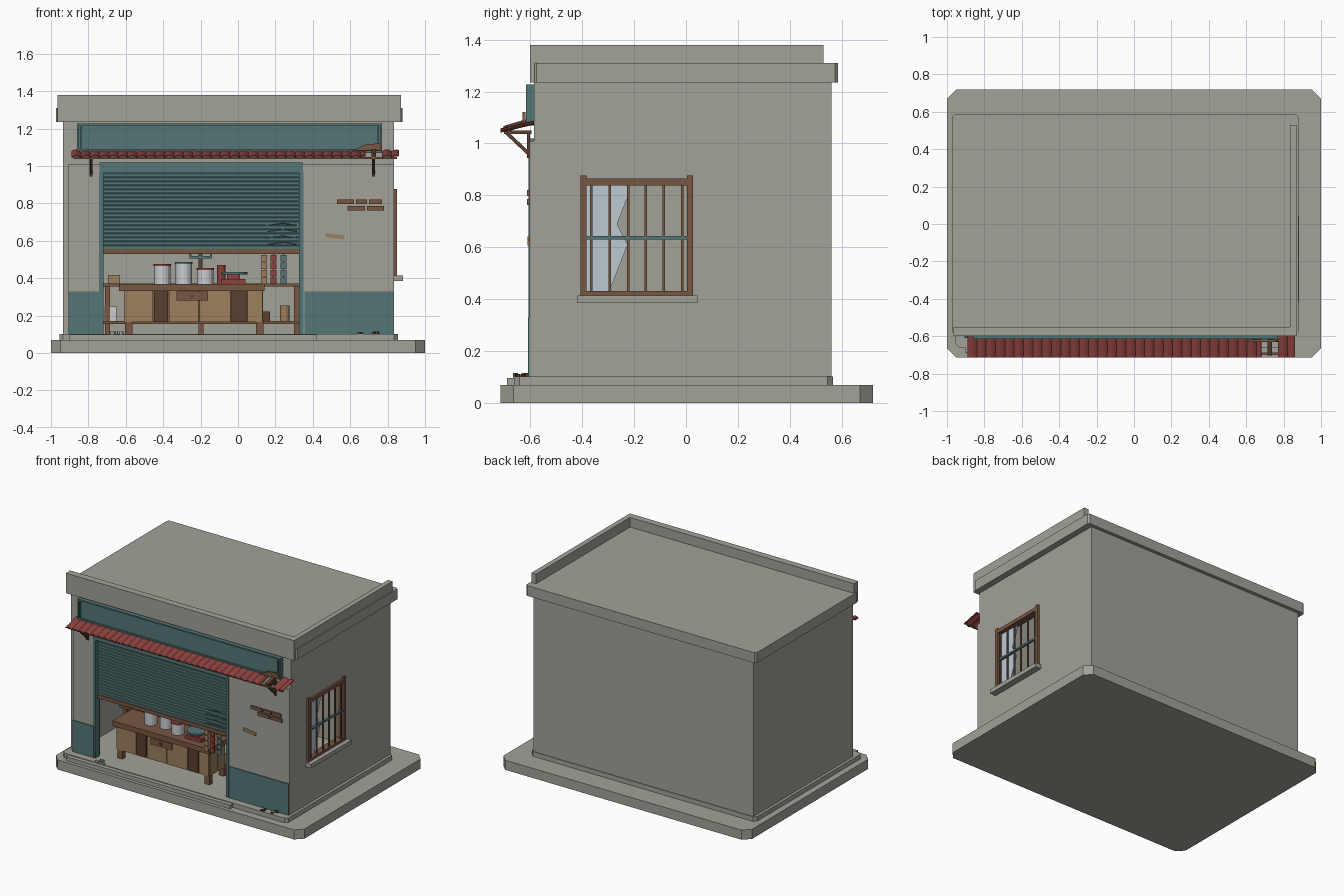
import bpy, bmesh, math, random
from mathutils import Vector, Matrix

random.seed(4)
if "Cube" in bpy.data.objects:
    bpy.data.objects.remove(bpy.data.objects["Cube"])


def material(name, r, g, b):
    m = bpy.data.materials.new(name)
    m.use_nodes = True
    m.diffuse_color = (r, g, b, 1)
    m.node_tree.nodes["Principled BSDF"].inputs["Base Color"].default_value = (r, g, b, 1)
    return m


GREY = material("plaster grey", .36, .36, .315)
TEAL = material("painted teal", .09, .18, .18)
BROWN = material("wood brown", .19, .095, .055)
DARK = material("dark wood", .105, .05, .03)
TAN = material("pale wood", .34, .215, .11)
RED = material("faded red", .26, .055, .05)
GLASS = material("pale glass", .50, .58, .64)
METAL = material("tin white", .58, .61, .63)


def finish(name, bm, mat):
    bmesh.ops.recalc_face_normals(bm, faces=bm.faces)
    me = bpy.data.meshes.new(name)
    bm.to_mesh(me)
    bm.free()
    me.materials.append(mat)
    ob = bpy.data.objects.new(name, me)
    bpy.context.collection.objects.link(ob)
    return ob


def prism(name, pts, lo, hi, axis, mat):
    """Extrude a 2D outline along an axis between lo and hi."""
    def place(p, t):
        c = list(p)
        c.insert("xyz".index(axis), t)
        return c
    bm = bmesh.new()
    a = [bm.verts.new(place(p, lo)) for p in pts]
    b = [bm.verts.new(place(p, hi)) for p in pts]
    bm.faces.new(a)
    bm.faces.new(b)
    for i in range(len(pts)):
        j = (i + 1) % len(pts)
        bm.faces.new((a[i], a[j], b[j], b[i]))
    return finish(name, bm, mat)


def box(name, x0, x1, y0, y1, z0, z1, mat, chamfer=0):
    c = chamfer
    pts = [(x0, y0), (x1, y0), (x1, y1), (x0, y1)]
    if c:
        pts = [(x0 + c, y0), (x1 - c, y0), (x1, y0 + c), (x1, y1 - c),
               (x1 - c, y1), (x0 + c, y1), (x0, y1 - c), (x0, y0 + c)]
    return prism(name, pts, z0, z1, "z", mat)


def cylinder(name, x, y, z0, z1, r, mat, sides=16):
    pts = [(x + r * math.cos(2 * math.pi * i / sides), y + r * math.sin(2 * math.pi * i / sides))
           for i in range(sides)]
    return prism(name, pts, z0, z1, "z", mat)


def beam(name, p, q, w, mat):
    """Square bar between two points."""
    p, q = Vector(p), Vector(q)
    d = q - p
    bm = bmesh.new()
    bmesh.ops.create_cube(bm, size=1, matrix=Matrix.Translation((p + q) / 2)
                          @ d.to_track_quat("Z", "Y").to_matrix().to_4x4()
                          @ Matrix.Diagonal((w, w, d.length, 1)))
    return finish(name, bm, mat)


# Ground slab, plinth and front step
box("ground_slab", -1, 1, -.715, .72, 0, .07, GREY, .05)
box("plinth", -.955, .855, -.66, .565, .07, .103, GREY, .02)
box("front_step", -.9, .42, -.69, -.65, .07, .098, GREY)

# Building shell with shop opening and window opening
X0, X1, Y0, Y1, T, TOP = -.935, .835, -.585, .56, .05, 1.235
L, R = -.735, .345
box("back_wall", X0, X1, Y1 - T, Y1, .1, TOP, GREY)
box("right_side_wall", X0, X0 + T, Y0, Y1 - T, .1, TOP, GREY)
wy0, wy1, wz0, wz1 = -.39, .01, .42, .85
wx = X1 - T
box("window_wall_front", wx, X1, Y0, wy0, .1, TOP, GREY)
box("window_wall_back", wx, X1, wy1, Y1 - T, .1, TOP, GREY)
box("window_wall_below", wx, X1, wy0, wy1, .1, wz0, GREY)
box("window_wall_above", wx, X1, wy0, wy1, wz1, TOP, GREY)
box("front_wall_right", X0 + T, L, Y0, Y0 + T, .1, TOP, GREY)
box("front_wall_left", R, wx, Y0, Y0 + T, .1, TOP, GREY)
box("front_lintel", L, R, Y0, Y0 + T, .97, TOP, GREY)
box("plaster_panel_right", -.905, L, -.602, Y0, .1, 1.01, GREY)
box("plaster_panel_left", R, X1, -.602, Y0, .1, 1.01, GREY)
box("wainscot_right", -.905, L, -.609, -.602, .103, .33, TEAL)
box("wainscot_left", .355, .832, -.609, -.602, .103, .33, TEAL)

# Flat roof with parapet on two sides
box("roof_cornice", -.972, .88, -.587, .585, TOP, 1.31, GREY, .012)
box("front_parapet", -.965, .872, -.6, -.55, TOP, 1.38, GREY)
box("side_parapet", .835, .872, -.55, .53, 1.31, 1.38, GREY)

# Sign board with raised border
box("sign_board", -.86, .77, -.607, Y0, 1.07, 1.227, TEAL)
for z in (1.08, 1.217):
    box("sign_border", -.86, .77, -.616, -.607, z, z + .01, TEAL)
for x in (-.86, -.845, .745, .76):
    box("sign_border_end", x, x + .009, -.616, -.607, 1.09, 1.217, TEAL)

# Rolling shutter, housing and guide rails
slats = 19
pitch = (.962 - .555) / slats
for i in range(slats):
    z = .555 + i * pitch
    prism("shutter_slat", [(-.578, z), (-.578, z + pitch * .75), (-.566, z + pitch),
                           (-.56, z + pitch), (-.56, z)], -.72, .333, "x", TEAL)
box("shutter_bottom_bar", -.72, .333, -.585, -.555, .53, .556, BROWN)
box("shutter_housing", -.74, .347, -.61, -.55, .962, 1.02, TEAL)
for x in (-.742, .327):
    box("shutter_rail", x, x + .022, -.607, -.56, .103, .965, TEAL)
for i in range(4):
    z = .58 + i * .034
    beam("bent_slat", (.15, -.582, z), (.24, -.592, z + .012), .006, TEAL)
    beam("bent_slat", (.24, -.592, z + .012), (.325, -.582, z), .006, TEAL)


# Corrugated awning
def awning(x0, x1):
    bm = bmesh.new()
    n = round((x1 - x0) / .0125)
    rows = []
    for i in range(n + 1):
        x = x0 + (x1 - x0) * i / n
        lift = (0, .007, .010, .007)[i % 4]
        rows.append([bm.verts.new((x, -.715, 1.048 + lift)),
                     bm.verts.new((x, -.587, 1.078 + lift))])
    for a, b in zip(rows, rows[1:]):
        bm.faces.new((a[0], b[0], b[1], a[1]))
    ob = finish("awning_sheet", bm, RED)
    ob.modifiers.new("thickness", "SOLIDIFY").thickness = .006


awning(-.89, .68)
awning(.77, .86)
box("awning_front_batten", -.88, .85, -.7, -.688, 1.037, 1.047, BROWN)
prism("broken_awning_board", [(.61, 1.082), (.68, 1.115), (.76, 1.122), (.77, 1.082)],
      -.63, -.617, "y", BROWN)
beam("awning_splinter", (.725, -.7, 1.055), (.725, -.6, 1.085), .025, DARK)
for x in (-.785, .725):
    beam("bracket_arm", (x, -.7, 1.043), (x, -.595, 1.043), .014, DARK)
    beam("bracket_brace", (x, -.695, 1.045), (x, -.597, .953), .014, DARK)
    box("bracket_plate", x - .008, x + .008, -.612, -.6, .945, 1.05, DARK)

# Exposed bricks and plaster chip
for z, spans in ((.797, ((.53, .62), (.63, .69), (.7, .77))), (.763, ((.585, .68), (.69, .78)))):
    for a, b in spans:
        box("exposed_brick", a, b, -.613, -.6, z, z + .024, BROWN)
prism("plaster_chip", [(.465, .62), (.47, .642), (.57, .628), (.565, .608)], -.61, -.6, "y", TAN)

# Side window with bars, broken glass and sill
fx0, fx1 = .8, .85
for y in (-.407, .003):
    box("window_side_frame", fx0, fx1, y, y + .024, .415, .877, BROWN)
box("window_top_frame", fx0, fx1, -.39, .01, .838, .865, BROWN)
box("window_bottom_frame", fx0, fx1, -.39, .01, .415, .432, BROWN)
for y in (-.365, -.293, -.222, -.155, -.085, -.015):
    box("window_bar", .834, .843, y - .005, y + .005, .43, .84, BROWN)
box("window_crossbar", .83, .846, -.385, .005, .63, .643, TEAL)
prism("broken_glass", [(-.385, .43), (-.295, .43), (-.225, .61), (-.265, .69), (-.222, .8),
                       (-.222, .84), (-.385, .84)], .815, .82, "x", GLASS)
box("window_sill", .82, .882, -.42, .045, .385, .415, GREY)

# Counter with plank front, drawer and legs
box("counter_top", -.635, .142, -.535, -.31, .333, .37, BROWN)
box("counter_core", -.605, .125, -.51, -.33, .165, .335, BROWN)
for a, b, m in ((-.61, -.455, TAN), (-.45, -.375, DARK), (-.368, -.21, TAN), (-.205, -.04, TAN),
                (-.035, .045, DARK), (.05, .13, TAN)):
    box("counter_plank", a, b, -.522, -.51, .165, .333, m)
for y in (-.505, -.42):
    box("counter_end_plank", .125, .134, y, y + .078, .165, .333, TAN)
box("drawer", -.33, -.16, -.532, -.52, .28, .328, BROWN)
box("drawer_knob", -.253, -.237, -.54, -.53, .297, .311, DARK)
for x in (-.605, .095):
    for y in (-.52, -.355):
        box("counter_leg", x, x + .04, y, y + .035, .103, .168, BROWN)

# Back shelves and stored boxes
for z in (.155, .355):
    box("back_shelf", L, R, -.31, -.17, z, z + .017, BROWN)
for x in (-.71, -.21, .3):
    box("shelf_post", x, x + .025, -.3, -.28, .103, .36, BROWN)
box("shelf_carton", -.715, -.65, -.3, -.22, .172, .25, METAL)
box("shelf_box", -.695, -.63, -.3, -.22, .372, .418, TAN)
box("low_box", .12, .17, -.3, -.24, .172, .222, DARK)
cylinder("low_jar", .25, -.25, .172, .255, .026, TAN)

# Tins with coloured lids
for x, y, h, m in ((-.405, -.42, .475, RED), (-.29, -.41, .487, TEAL), (-.175, -.44, .455, RED)):
    cylinder("tin", x, y, .37, h - .01, .043, METAL)
    cylinder("tin_lid", x, y, h - .01, h, .046, m)

# Weighing scale and counter goods
box("scale_body", -.09, .04, -.48, -.4, .37, .395, RED)
box("scale_head", -.06, .01, -.47, -.41, .395, .42, RED)
cylinder("scale_pan", -.02, -.44, .42, .433, .07, TEAL)
cylinder("red_bottle", -.09, -.37, .37, .47, .022, RED)
box("hanging_balance_beam", -.26, -.14, -.45, -.435, .505, .518, TEAL)
box("hanging_balance_post", -.21, -.19, -.45, -.435, .455, .54, DARK)
for x in (-.255, -.145):
    box("balance_hook", x - .006, x + .006, -.449, -.437, .515, .53, TEAL)

# Hanging sachet strips
for x, m in ((.14, TAN), (.19, RED), (.243, TEAL)):
    beam("sachet_string", (x, -.56, .365), (x, -.56, .535), .004, DARK)
    for i in range(4):
        z = .37 + i * .04
        box("sachet", x - .016, x + .016, -.568, -.56, z, z + .033, m)

# Rubble on the ground
for cx, cy, m, n in ((.69, -.635, DARK, 7), (-.67, -.64, GREY, 4)):
    for i in range(n):
        x, y = cx + random.uniform(-.06, .06), cy + random.uniform(-.02, .03)
        s = random.uniform(.007, .014)
        box("rubble", x - s, x + s, y - s * .7, y + s * .7, .1, .103 + s, m, s * .3)
